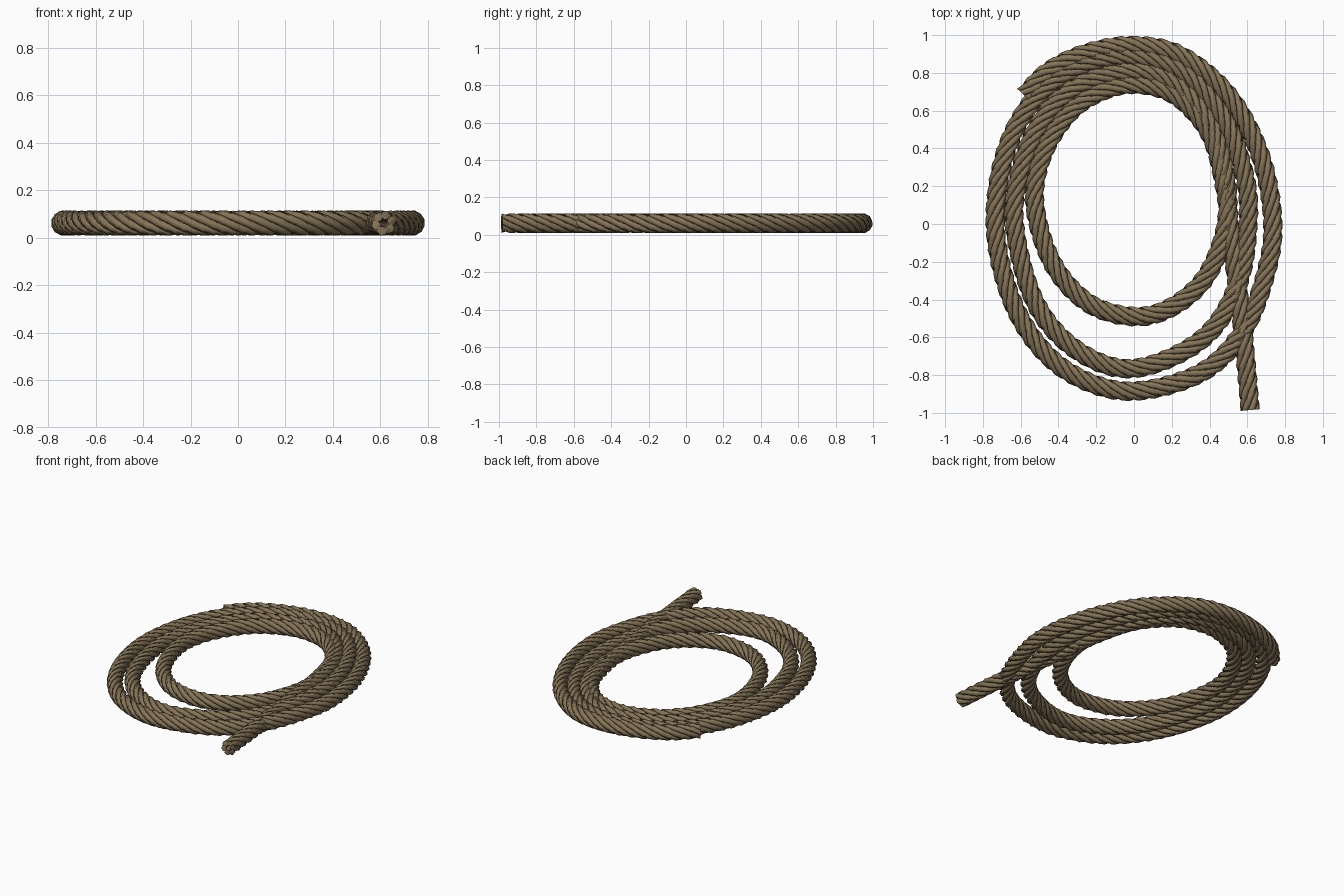
import bpy, bmesh, math
from mathutils import Vector

if "Cube" in bpy.data.objects:
    bpy.data.objects.remove(bpy.data.objects["Cube"])

STRANDS, SIDES = 6, 6
PITCH, STEP = 0.44, 0.04          # length of one full twist, ring spacing
LAY, RAD, ZC = 0.034, 0.0195, 0.062  # strand offset, strand radius, rope height

# centre line of the rope seen from above, clockwise from the outer end
PATH = [
    # outer loop
    (-.58, .68), (-.45, .81), (-.25, .905), (0, .945), (.25, .89), (.5, .68), (.67, .36),
    (.735, 0), (.69, -.29), (.57, -.58), (.35, -.79), (0, -.885), (-.28, -.82),
    (-.5, -.65), (-.66, -.37), (-.735, 0), (-.68, .38), (-.52, .67), (-.28, .84),
    # middle loop
    (0, .89), (.27, .8), (.47, .57), (.58, .28), (.605, .03), (.55, -.32), (.36, -.61),
    (0, -.765), (-.3, -.67), (-.52, -.42), (-.63, -.03), (-.61, .25), (-.5, .53), (-.3, .73),
    # inner loop
    (0, .81), (.22, .74), (.4, .53), (.485, .25), (.485, -.02), (.38, -.28), (.2, -.44),
    (0, -.49), (-.24, -.42), (-.43, -.21), (-.525, .1), (-.49, .35), (-.36, .57), (-.2, .69),
    # tail
    (0, .74), (.22, .68), (.4, .48), (.48, .2), (.51, -.05), (.55, -.35), (.58, -.6), (.615, -.985)]


def smooth_path(pts, n=24):
    """Catmull-Rom curve through the points."""
    p = [Vector((x, y, ZC)) for x, y in pts]
    p = [2 * p[0] - p[1]] + p + [2 * p[-1] - p[-2]]
    out = []
    for a, b, c, d in zip(p, p[1:], p[2:], p[3:]):
        for i in range(n):
            t = i / n
            out.append(.5 * (2 * b + (c - a) * t + (2 * a - 5 * b + 4 * c - d) * t * t
                             + (3 * b - a - 3 * c + d) * t ** 3))
    return out + [p[-2]]


def resample(pts, step):
    """Evenly spaced points along a polyline."""
    total = sum((b - a).length for a, b in zip(pts, pts[1:]))
    count = round(total / step)
    gap, out, run = total / count, [pts[0]], 0
    for a, b in zip(pts, pts[1:]):
        seg = (b - a).length
        while len(out) * gap <= run + seg and len(out) < count:
            out.append(a.lerp(b, (len(out) * gap - run) / seg))
        run += seg
    return out + [pts[-1]], gap


centre, gap = resample(smooth_path(PATH), STEP)
up = Vector((0, 0, 1))
last = len(centre) - 1

hemp = bpy.data.materials.new("hemp brown")
hemp.diffuse_color = (0.235, 0.175, 0.095, 1)
hemp.use_nodes = True
hemp.node_tree.nodes["Principled BSDF"].inputs["Base Color"].default_value = hemp.diffuse_color

# twisted strands laid round the centre line
for s in range(STRANDS):
    line = []
    for i, c in enumerate(centre):
        tan = (centre[min(i + 1, last)] - centre[max(i - 1, 0)]).normalized()
        side = up.cross(tan)
        a = math.tau * (s / STRANDS + i * gap / PITCH)
        line.append((c, side * math.cos(a) + up * math.sin(a), tan))
    bm = bmesh.new()
    rings = []
    for c, out, tan in line:
        around = tan.cross(out)
        ring = []
        for k in range(SIDES):
            b = math.tau * k / SIDES
            ring.append(bm.verts.new(c + out * (LAY + RAD * math.cos(b))
                                     + around * RAD * 1.1 * math.sin(b)))
        rings.append(ring)
    for r, q in zip(rings, rings[1:]):
        for k in range(SIDES):
            m = (k + 1) % SIDES
            bm.faces.new((r[k], r[m], q[m], q[k]))
    bm.faces.new(rings[0][::-1])
    bm.faces.new(rings[-1])
    bmesh.ops.recalc_face_normals(bm, faces=bm.faces)
    me = bpy.data.meshes.new("rope_strand")
    bm.to_mesh(me)
    bm.free()
    me.materials.append(hemp)
    ob = bpy.data.objects.new(f"rope_strand_{s + 1}", me)
    bpy.context.collection.objects.link(ob)
    bpy.context.view_layer.objects.active = ob
    ob.select_set(True)
bpy.ops.object.shade_smooth_by_angle(angle=math.radians(65))
